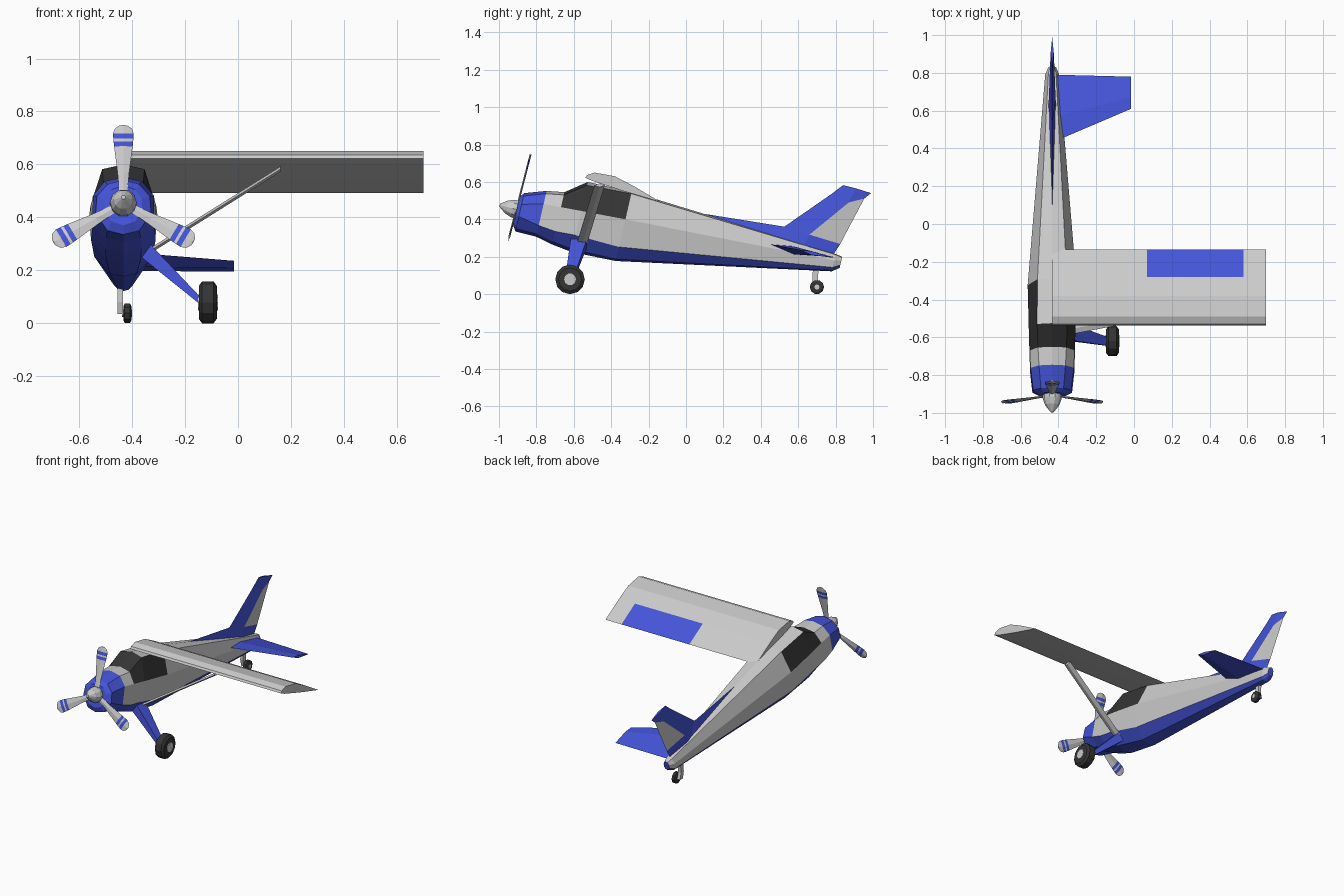
import bpy, bmesh
from math import sin, cos, pi, radians
from mathutils import Vector, Matrix

if "Cube" in bpy.data.objects:
    bpy.data.objects.remove(bpy.data.objects["Cube"])

CX = -0.433  # fuselage centre line


def material(name, rgb):
    m = bpy.data.materials.new(name)
    m.diffuse_color = (*rgb, 1)
    m.use_nodes = True
    m.node_tree.nodes["Principled BSDF"].inputs["Base Color"].default_value = m.diffuse_color
    return m


GREY = material("light_grey", (0.52, 0.52, 0.52))
BLUE = material("blue", (0.06, 0.09, 0.7))
DARK = material("dark", (0.035, 0.035, 0.035))
MATS = [GREY, BLUE, DARK]


def loft(name, rings, mat=lambda i, j: 0, cap=0):
    """Skin a list of equal-length rings, close both ends."""
    bm = bmesh.new()
    vs = [[bm.verts.new(p) for p in ring] for ring in rings]
    n = len(rings[0])
    for i in range(len(rings) - 1):
        for j in range(n):
            k = (j + 1) % n
            f = bm.faces.new((vs[i][j], vs[i][k], vs[i + 1][k], vs[i + 1][j]))
            f.material_index = mat(i, j)
    for ring in (vs[0], vs[-1]):
        bm.faces.new(ring).material_index = cap
    bmesh.ops.recalc_face_normals(bm, faces=bm.faces)
    me = bpy.data.meshes.new(name)
    bm.to_mesh(me)
    bm.free()
    for m in MATS:
        me.materials.append(m)
    ob = bpy.data.objects.new(name, me)
    bpy.context.collection.objects.link(ob)
    return ob


def lathe(name, profile, centre, sides, mat, rot=None):
    """Rings of (offset, radius) around the x axis, optionally rotated."""
    rot = rot or Matrix.Identity(3)
    rings = [[Vector(centre) + rot @ Vector((o, r * cos(2 * pi * k / sides), r * sin(2 * pi * k / sides)))
              for k in range(sides)] for o, r in profile]
    return loft(name, rings, lambda i, j: mat, mat)


# Fuselage: leaning stations (top y, top z, depth, half-section of (half width, depth))
stations = [
    (-0.89, 0.52, 0.15, [(.045, .015), (.07, .05), (.07, .09), (.045, .135)]),
    (-0.865, 0.54, 0.205, [(.06, .015), (.1, .06), (.105, .125), (.06, .19)]),
    (-0.745, 0.552, 0.245, [(.07, .015), (.115, .07), (.117, .185), (.065, .23)]),
    (-0.65, 0.545, 0.28, [(.075, .015), (.118, .08), (.12, .21), (.068, .265)]),
    (-0.525, 0.60, 0.375, [(.08, .018), (.124, .155), (.122, .285), (.065, .36)]),
    (-0.29, 0.547, 0.37, [(.078, .01), (.13, .147), (.11, .295), (.05, .36)]),
    (0.80, 0.215, 0.093, [(.02, .004), (.037, .035), (.035, .072), (.02, .088)]),
    (0.835, 0.200, 0.06, [(.01, .004), (.02, .02), (.02, .045), (.01, .056)]),
]
rings = []
for y, z, d, half in stations:
    sec = [(0, 0)] + half + [(0, d)] + [(-w, h) for w, h in reversed(half)]
    rings.append([(CX + w, y - 0.23 * h, z - h) for w, h in sec])


def body_colour(i, j):
    s = min(j, 9 - j)
    if i < 2 or s >= 3:
        return 1
    if (i == 3 and s < 2) or (i == 4 and s == 1):
        return 2
    return 0


loft("fuselage", rings, body_colour, 1)

# Wing with blue flap panel on top
airfoil = [(-.538, .622), (-.53, .636), (-.49, .65), (-.38, .63), (-.28, .578), (-.135, .492), (-.33, .55), (-.50, .605)]
loft("wing", [[(x, y, z) for y, z in airfoil] for x in (CX, .07, .58, .70)],
     lambda i, j: int(i == 1 and j == 4))

# Wing strut
loft("wing_strut", [[(x, y + dy, z + dz) for dy, dz in ((-.028, 0), (0, .01), (.028, 0), (0, -.01))]
                    for x, y, z in ((-.33, -.555, .275), (.16, -.462, .582))])

# Tailplane: (x, leading, thick, trailing) as (y, z)
loft("tailplane", [[(x, *le), (x, md[0], md[1] + t), (x, *te), (x, md[0], md[1] - t)]
                   for x, le, md, te, t in ((CX + .02, (.44, .268), (.57, .235), (.79, .198), .022),
                                            (-.015, (.61, .236), (.67, .220), (.78, .195), .010))],
     lambda i, j: 1, 1)

# Fin with grey rudder panel: leading, hinge, trailing (y, z), half thickness
fin = [((.50, .30), (.62, .24), (.79, .215), .022), ((.525, .36), (.66, .318), (.825, .268), .018),
       ((.78, .537), (.87, .49), (.953, .511), .010), ((.84, .583), (.91, .565), (.99, .54), .008)]
loft("fin", [[(CX, *a), (CX + t, *b), (CX, *c), (CX - t, *b)] for a, b, c, t in fin],
     lambda i, j: 0 if i == 1 and j in (1, 2) else 1, 1)

# Dorsal fillet ahead of the fin
loft("dorsal_fin", [[(CX, y, zt), (CX + w, y + .02, zb), (CX - w, y + .02, zb)]
                    for y, zt, zb, w in ((.08, .432, .41, .003), (.53, .36, .27, .019), (.64, .318, .24, .018))],
     lambda i, j: 1, 1)

# Main gear leg
loft("gear_leg", [[(x + t * .8, y0, z + t), (x + t * .8, y1, z + t), (x - t * .8, y1, z - t), (x - t * .8, y0, z - t)]
                  for x, z, y0, y1, t in ((-.36, .285, -.615, -.525, .024), (-.14, .082, -.645, -.60, .008))],
     lambda i, j: 1, 1)

# Wheels and hubs
lathe("main_wheel", [(-.034, .045), (-.034, .062), (-.022, .079), (.022, .079), (.034, .062), (.034, .045)],
      (-.114, -.62, .079), 12, 2)
lathe("main_hub", [(-.038, .032), (.038, .032)], (-.114, -.62, .079), 10, 0)
lathe("tail_wheel", [(-.015, .028), (-.01, .038), (.01, .038), (.015, .028)], (-.418, .70, .038), 10, 2)
lathe("tail_hub", [(-.02, .014), (.018, .014)], (-.418, .70, .038), 8, 0)
loft("tail_fork", [[(-.456, y - .015, z), (-.435, y - .015, z), (-.435, y + .015, z), (-.456, y + .015, z)]
                   for y, z in ((.70, .035), (.69, .08), (.695, .15))])

# Propeller frame: local x = forward, z = up along the leaning disc
hub = Vector((CX, -.907, .453))
lean = radians(14.5)
fwd, up = Vector((0, -cos(lean), sin(lean))), Vector((0, sin(lean), cos(lean)))
frame = Matrix((fwd, Vector((1, 0, 0)), up)).transposed()
lathe("spinner", [(-.02, .045), (-.005, .051), (.02, .05), (.055, .037), (.082, .016), (.092, .008)],
      hub, 10, 0, frame)

# Three striped blades: (radius, half width)
blade = [(.03, .014), (.12, .022), (.222, .035), (.241, .037), (.252, .038), (.272, .039), (.292, .032), (.304, .014)]
for k in range(3):
    a = 2 * pi * k / 3
    out = cos(a) * up + sin(a) * Vector((1, 0, 0))
    side = out.cross(fwd)
    loft("propeller_blade", [[hub + out * r + side * w, hub + out * r + fwd * .005,
                              hub + out * r - side * w, hub + out * r - fwd * .005] for r, w in blade],
         lambda i, j: int(i in (2, 4)))
